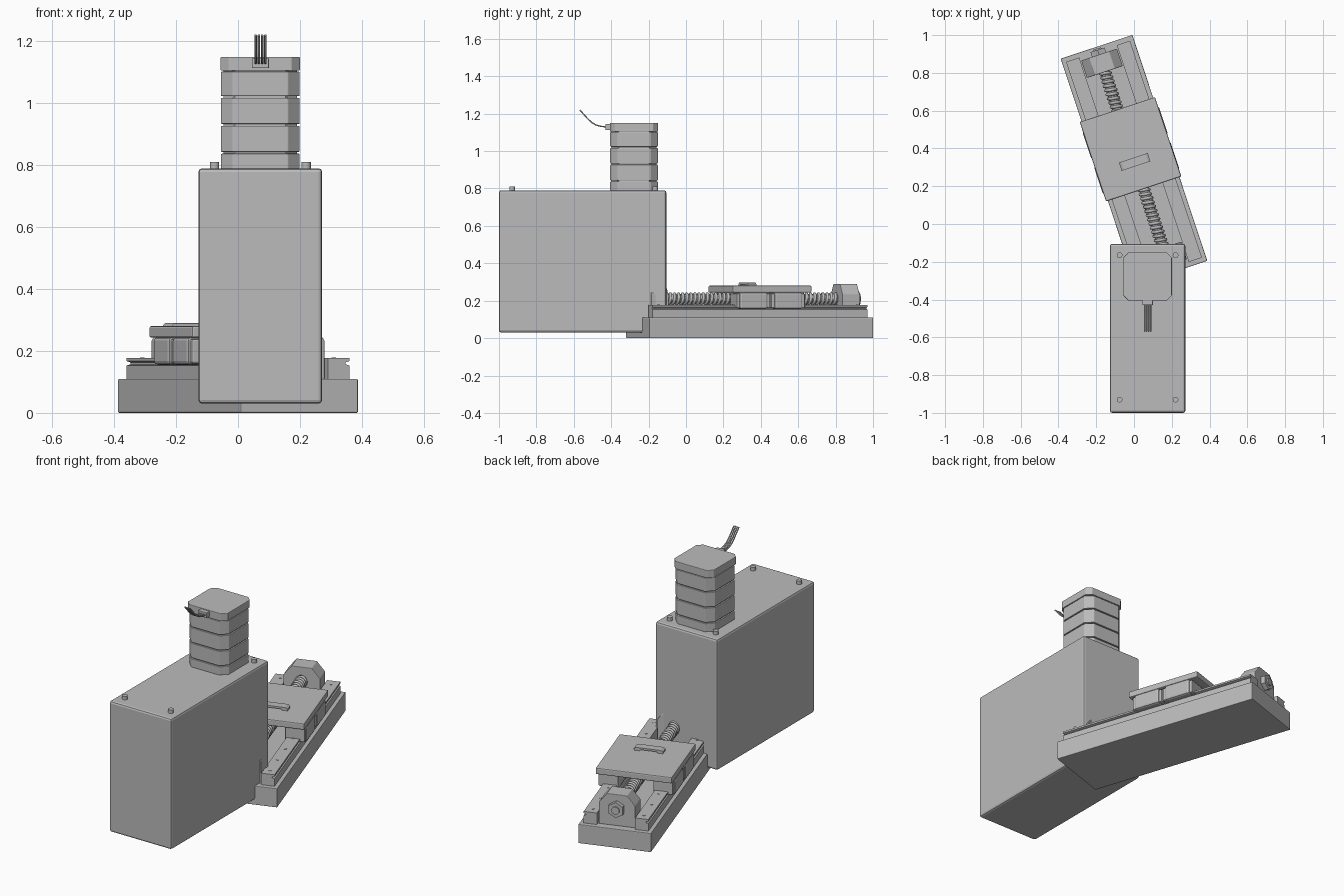
import bpy, bmesh, math
from mathutils import Matrix, Vector

if "Cube" in bpy.data.objects:
    bpy.data.objects.remove(bpy.data.objects["Cube"])

grey = bpy.data.materials.new("machine_grey")
grey.use_nodes = True
colour = (0.5, 0.5, 0.5, 1)
grey.diffuse_color = colour
grey.node_tree.nodes["Principled BSDF"].inputs["Base Color"].default_value = colour

# The slide stands at an angle to the upright housing
SLIDE = Matrix.Translation((0, 0.34, 0)) @ Matrix.Rotation(math.radians(18.35), 4, 'Z')
UPRIGHT = Matrix.Identity(4)
TO_Y = Matrix.Rotation(math.radians(-90), 4, 'X')


def finish(name, data, frame, smooth=False):
    data.materials.append(grey)
    obj = bpy.data.objects.new(name, data)
    bpy.context.collection.objects.link(obj)
    obj.matrix_world = frame
    if smooth:
        bpy.ops.object.select_all(action='DESELECT')
        obj.select_set(True)
        bpy.context.view_layer.objects.active = obj
        bpy.ops.object.shade_smooth_by_angle()
    return obj


def from_bmesh(name, bm, frame, bevel=0, smooth=False):
    bmesh.ops.recalc_face_normals(bm, faces=bm.faces)
    mesh = bpy.data.meshes.new(name)
    bm.to_mesh(mesh)
    bm.free()
    obj = finish(name, mesh, frame, smooth)
    if bevel:
        mod = obj.modifiers.new("edge", 'BEVEL')
        mod.width = bevel
        mod.segments = 2
    return obj


def box(name, lo, hi, frame=UPRIGHT, bevel=0.0):
    lo, hi = Vector(lo), Vector(hi)
    bm = bmesh.new()
    bmesh.ops.create_cube(bm, size=1)
    for v in bm.verts:
        v.co = (lo + hi) / 2 + v.co * (hi - lo)
    return from_bmesh(name, bm, frame, bevel)


def cylinder(name, centre, radius, depth, frame=UPRIGHT, sides=24, turn=UPRIGHT):
    bm = bmesh.new()
    bmesh.ops.create_cone(bm, cap_ends=True, segments=sides, radius1=radius,
                          radius2=radius, depth=depth,
                          matrix=Matrix.Translation(centre) @ turn)
    return from_bmesh(name, bm, frame, smooth=sides > 6)


def extrude(name, points, vector, frame=UPRIGHT, bevel=0.0):
    bm = bmesh.new()
    face = bm.faces.new([bm.verts.new(p) for p in points])
    new = bmesh.ops.extrude_face_region(bm, geom=[face])["geom"]
    bmesh.ops.translate(bm, vec=vector,
                        verts=[g for g in new if isinstance(g, bmesh.types.BMVert)])
    return from_bmesh(name, bm, frame, bevel)


def tube(name, points, radius, frame=UPRIGHT, resolution=1):
    curve = bpy.data.curves.new(name, 'CURVE')
    curve.dimensions = '3D'
    curve.bevel_depth = radius
    curve.bevel_resolution = resolution
    curve.use_fill_caps = True
    spline = curve.splines.new('POLY')
    spline.points.add(len(points) - 1)
    for p, co in zip(spline.points, points):
        p.co = (*co, 1)
    return finish(name, curve, frame)


def octagon(half, cut, z):
    inner = half - cut
    return [(x + 0.072, y - 0.278, z) for x, y in (
        (half, -inner), (half, inner), (inner, half), (-inner, half),
        (-half, inner), (-half, -inner), (-inner, -half), (inner, -half))]


# Slide base
box("slide_base", (-0.2, -0.63, 0), (0.2, 0.63, 0.11), SLIDE, 0.004)

# Grooved rails, their bolt heads and the carriage runners
rail_profile = [(0.105, 0.108), (0.178, 0.108), (0.178, 0.153), (0.165, 0.157),
                (0.165, 0.163), (0.178, 0.167), (0.178, 0.177), (0.105, 0.177)]
for side, label in ((1, "left"), (-1, "right")):
    extrude(label + "_rail", [(side * x, -0.605, z) for x, z in rail_profile],
            (0, 1.21, 0), SLIDE)
    for i in range(9):
        cylinder(label + "_rail_bolt", (side * 0.14, -0.56 + i * 0.14, 0.177),
                 0.008, 0.004, SLIDE, 12)
    for v in (-0.046, 0.15):
        x0, x1 = sorted((side * 0.092, side * 0.213))
        box(label + "_runner", (x0, v - 0.08, 0.155), (x1, v + 0.08, 0.245), SLIDE, 0.012)
        x0, x1 = sorted((side * 0.096, side * 0.205))
        box(label + "_runner_caps", (x0, v - 0.095, 0.16), (x1, v + 0.095, 0.238), SLIDE, 0.006)

# Carriage plate with a low clip on top
box("carriage_plate", (-0.21, -0.163, 0.243), (0.21, 0.28, 0.28), SLIDE, 0.006)
clip = [(-0.08, 0.278), (-0.05, 0.278), (-0.045, 0.287), (0.045, 0.287),
        (0.05, 0.278), (0.08, 0.278), (0.08, 0.29), (0.068, 0.298),
        (-0.068, 0.298), (-0.08, 0.29)]
extrude("carriage_clip", [(x, -0.035, z) for x, z in clip], (0, 0.046, 0), SLIDE)

# Screw bearings with chamfered tops and end nuts
bearing = [(-0.1, 0.108), (0.1, 0.108), (0.1, 0.235), (0.055, 0.29),
           (-0.055, 0.29), (-0.1, 0.235)]
for end, label in ((1, "back"), (-1, "front")):
    extrude(label + "_bearing", [(x, end * 0.49, z) for x, z in bearing],
            (0, end * 0.097, 0), SLIDE, 0.003)
    cylinder(label + "_nut", (0, end * 0.598, 0.21), 0.045, 0.03, SLIDE, 6, TO_Y)
    cylinder(label + "_shaft_end", (0, end * 0.605, 0.21), 0.022, 0.03, SLIDE, 20, TO_Y)

# Lead screw: core and helical thread
cylinder("screw_core", (0, 0, 0.21), 0.026, 1.0, SLIDE, 24, TO_Y)
steps, turns = 16, 43
helix = []
for i in range(steps * turns + 1):
    a = math.tau * i / steps
    helix.append((0.027 * math.cos(a), -0.5 + i / (steps * turns), 0.21 + 0.027 * math.sin(a)))
tube("screw_thread", helix, 0.0085, SLIDE)

# Upright housing and its corner bolts
box("housing", (-0.128, -1.0, 0.03), (0.272, -0.105, 0.79), UPRIGHT, 0.012)
for x in (-0.076, 0.22):
    for y in (-0.93, -0.165):
        cylinder("housing_bolt", (x, y, 0.798), 0.015, 0.024)

# Motor: stacked sections over a narrower core, with a wider cap
extrude("motor_core", octagon(0.119, 0.038, 0.785), (0, 0, 0.33))
levels = (0.785, 0.84, 0.93, 1.02, 1.105)
for low, high in zip(levels, levels[1:]):
    extrude("motor_section", octagon(0.127, 0.038, low + 0.003), (0, 0, high - low - 0.006), bevel=0.003)
extrude("motor_cap", octagon(0.128, 0.027, 1.105), (0, 0, 0.045), bevel=0.003)

# Connector and four bent wires
box("connector", (0.045, -0.43, 1.113), (0.1, -0.4, 1.145), bevel=0.003)
bend = [(-0.42, 1.129), (-0.455, 1.132), (-0.48, 1.139), (-0.502, 1.151),
        (-0.525, 1.172), (-0.548, 1.198), (-0.568, 1.22)]
for i in range(4):
    tube("wire", [(0.057 + i * 0.0105, y, z) for y, z in bend], 0.004)
